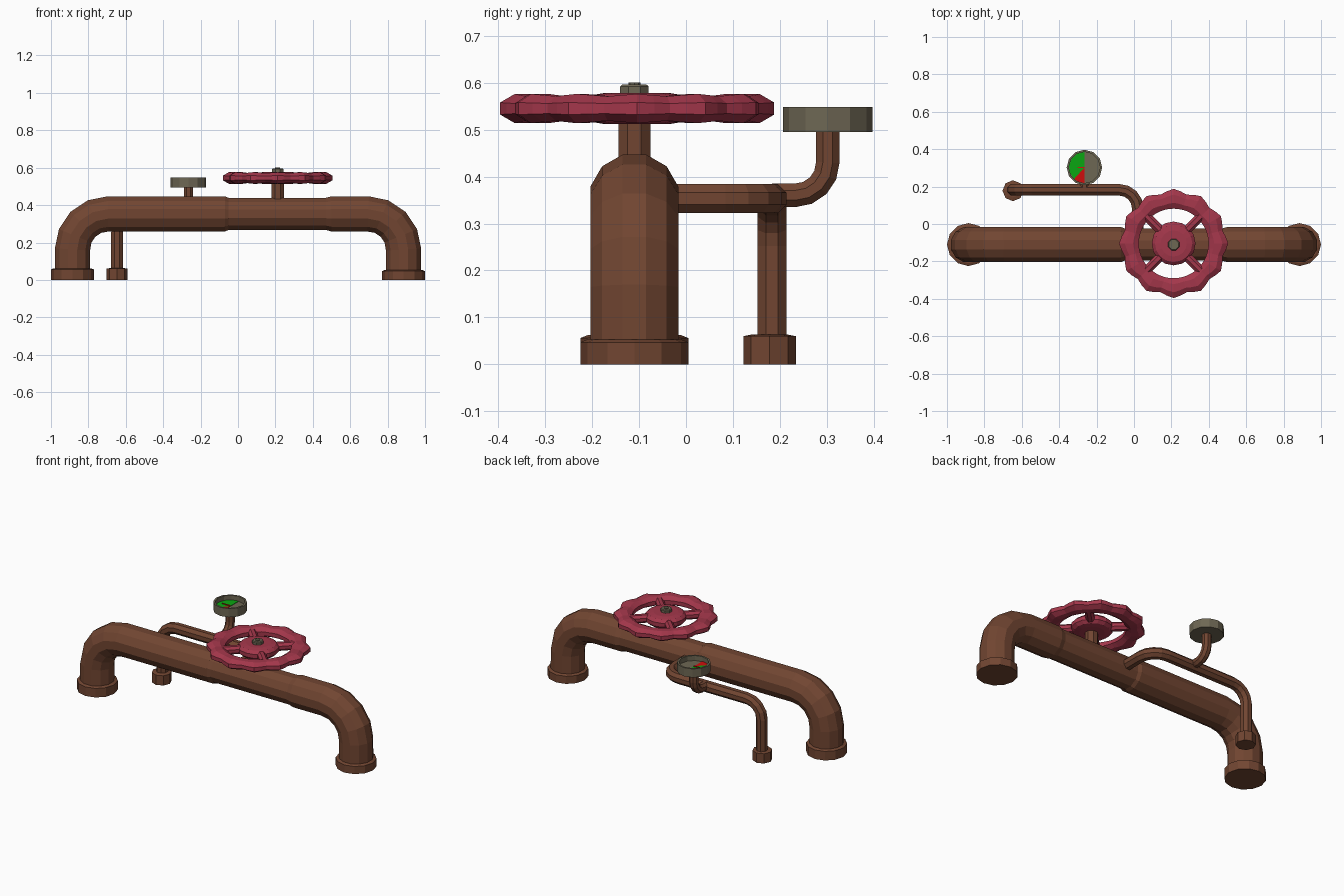
import bpy, bmesh, math
from mathutils import Vector

if "Cube" in bpy.data.objects:
    bpy.data.objects.remove(bpy.data.objects["Cube"])

def mat(name, rgb):
    m = bpy.data.materials.new(name)
    m.diffuse_color = (*rgb, 1)
    m.use_nodes = True
    m.node_tree.nodes["Principled BSDF"].inputs["Base Color"].default_value = m.diffuse_color
    return m

BROWN = mat("rusty_brown", (0.165, 0.060, 0.031))
CRIMSON = mat("wheel_crimson", (0.37, 0.038, 0.070))
BRASS = mat("dull_brass", (0.155, 0.135, 0.088))
GREEN = mat("dial_green", (0.003, 0.38, 0.006))
RED = mat("dial_red", (0.62, 0.004, 0.004))

def finish(name, bm, *mats):
    bmesh.ops.recalc_face_normals(bm, faces=bm.faces)
    me = bpy.data.meshes.new(name)
    bm.to_mesh(me)
    bm.free()
    for m in mats:
        me.materials.append(m)
    ob = bpy.data.objects.new(name, me)
    bpy.context.collection.objects.link(ob)
    return ob

def skin(bm, rings, closed=False):
    """Join rings of points with quads; cap the ends unless closed."""
    vs = [[bm.verts.new(p) for p in r] for r in rings]
    n = len(vs[0])
    pairs = list(zip(vs, vs[1:])) + ([(vs[-1], vs[0])] if closed else [])
    for a, b in pairs:
        for i in range(n):
            j = (i + 1) % n
            bm.faces.new((a[i], a[j], b[j], b[i]))
    if not closed:
        bm.faces.new(vs[0])
        bm.faces.new(vs[-1])

def fillet(corners, r, segs=4):
    """Round the inner corners of a right-angled path."""
    pts = [Vector(c) for c in corners]
    out = [pts[0]]
    for a, b, c in zip(pts, pts[1:], pts[2:]):
        u, w = (a - b).normalized(), (c - b).normalized()
        centre = b + (u + w) * r
        for k in range(segs + 1):
            t = math.pi / 2 * k / segs
            out.append(centre - w * r * math.cos(t) - u * r * math.sin(t))
    return out + [pts[-1]]

def tube(name, path, radius, sides, m, side=(0, 1, 0)):
    """Sweep a polygon along a path; radius may be a function of the point."""
    bm = bmesh.new()
    rings = []
    s, last = Vector(side), None
    for i, p in enumerate(path):
        t = (path[min(i + 1, len(path) - 1)] - path[max(i - 1, 0)]).normalized()
        if last is not None:
            s = last.rotation_difference(t) @ s
        last = t
        q = t.cross(s)
        r = (radius(p) if callable(radius) else radius) / math.cos(math.pi / sides)
        rings.append([p + r * (s * math.cos(a) + q * math.sin(a)) for a in
                      (2 * math.pi * (k + 0.5) / sides for k in range(sides))])
    skin(bm, rings)
    return finish(name, bm, m)

def lathe(name, x, y, profile, sides, m, half=0.0):
    """Solid of revolution about a vertical axis; profile is (radius, z)."""
    bm = bmesh.new()
    skin(bm, [[(x + r * math.cos(2 * math.pi * (k + half) / sides),
                y + r * math.sin(2 * math.pi * (k + half) / sides), z)
               for k in range(sides)] for r, z in profile])
    return finish(name, bm, m)

# Main pipe, with a slightly narrower valve body in the middle
PY, PZ, LX = -0.11, 0.353, 0.885
path = fillet([(-LX, PY, 0.03), (-LX, PY, PZ), (LX, PY, PZ), (LX, PY, 0.03)], 0.19)
mid = [Vector((x, PY, PZ)) for x in (-0.07, -0.05, 0.47, 0.50)]
path = path[:6] + mid + path[6:]
tube("main_pipe", path, lambda p: 0.086 if -0.06 < p.x < 0.48 else 0.094, 12, BROWN)
for name, x, h in (("left_flange", -LX, 0.062), ("right_flange", LX, 0.053)):
    lathe(name, x, PY, [(0.115, 0), (0.115, h - 0.006), (0.100, h)], 12, BROWN)

# Thin side pipe and its foot
SX, SY = -0.647, 0.183
tube("side_pipe", fillet([(SX, SY, 0.03), (SX, SY, PZ), (0.02, SY, PZ), (0.02, -0.06, PZ)], 0.10),
     0.031, 8, BROWN)
lathe("side_pipe_foot", SX, SY - 0.005, [(0.056, 0), (0.056, 0.060), (0.036, 0.064)], 8, BROWN)

# Gauge stem and gauge cup
GX, GY = -0.265, 0.302
tube("gauge_stem", fillet([(GX, SY, 0.36), (GX, GY, 0.36), (GX, GY, 0.50)], 0.07),
     0.025, 8, BROWN, side=(1, 0, 0))
lathe("gauge_cup", GX, GY, [(0.095, 0.495), (0.095, 0.548), (0.084, 0.548), (0.084, 0.517)], 12, BRASS)

# Dial zones: thin sector plates on the recessed face
def sector(name, a0, a1, n, m):
    bm = bmesh.new()
    rim = [(GX, GY)] + [(GX + 0.083 * math.cos(math.radians(a0 + (a1 - a0) * k / n)),
                         GY + 0.083 * math.sin(math.radians(a0 + (a1 - a0) * k / n)))
                        for k in range(n + 1)]
    skin(bm, [[(x, y, z) for x, y in rim] for z in (0.515, 0.520)])
    finish(name, bm, m)

sector("dial_green_zone", 90, 228, 5, GREEN)
sector("dial_red_zone", 228, 270, 2, RED)

# Dial needle
bm = bmesh.new()
skin(bm, [[(GX, GY - 0.004, z), (GX, GY + 0.004, z), (GX - 0.055, GY, z)] for z in (0.520, 0.525)])
finish("dial_needle", bm, RED)

# Valve stem
WX, WY, WZ = 0.212, -0.104, 0.545
lathe("valve_stem", WX, PY, [(0.037, 0.40), (0.037, 0.53)], 8, BROWN, 0.5)

# Hand wheel rim: scalloped octagonal section
bm = bmesh.new()
rings = []
N = 48
for k in range(N):
    a = 2 * math.pi * k / N
    wave = math.cos(12 * a)
    inner, outer, h = 0.186, 0.281 + 0.011 * wave, 0.0285 + 0.0025 * wave
    mid_r, half_w = (inner + outer) / 2, (outer - inner) / 2
    ring = []
    for j in range(8):
        b = math.pi / 4 * (j + 0.5)
        r = mid_r + half_w * math.cos(b) / math.cos(math.pi / 8)
        ring.append((WX + r * math.cos(a), WY + r * math.sin(a),
                     WZ + h * math.sin(b) / math.cos(math.pi / 8)))
    rings.append(ring)
skin(bm, rings, closed=True)
finish("wheel_rim", bm, CRIMSON)

# Hand wheel hub and four diagonal spokes
lathe("wheel_hub", WX, WY, [(0.07, 0.512), (0.10, 0.517), (0.117, 0.533), (0.117, 0.557),
                            (0.10, 0.573), (0.07, 0.578)], 16, CRIMSON)
for k in range(4):
    a = math.pi / 4 + math.pi / 2 * k
    d = Vector((math.cos(a), math.sin(a), 0))
    c = Vector((WX, WY, WZ))
    tube(f"wheel_spoke_{k + 1}", [c + d * 0.09, c + d * 0.21], 0.024, 8, CRIMSON,
         side=(-d.y, d.x, 0))

# Nut and bolt tip on top
lathe("wheel_nut", WX, PY, [(0.033, 0.57), (0.033, 0.592), (0.028, 0.596)], 8, BRASS, 0.5)
lathe("bolt_tip", WX, PY, [(0.013, 0.59), (0.013, 0.601)], 8, BRASS)
